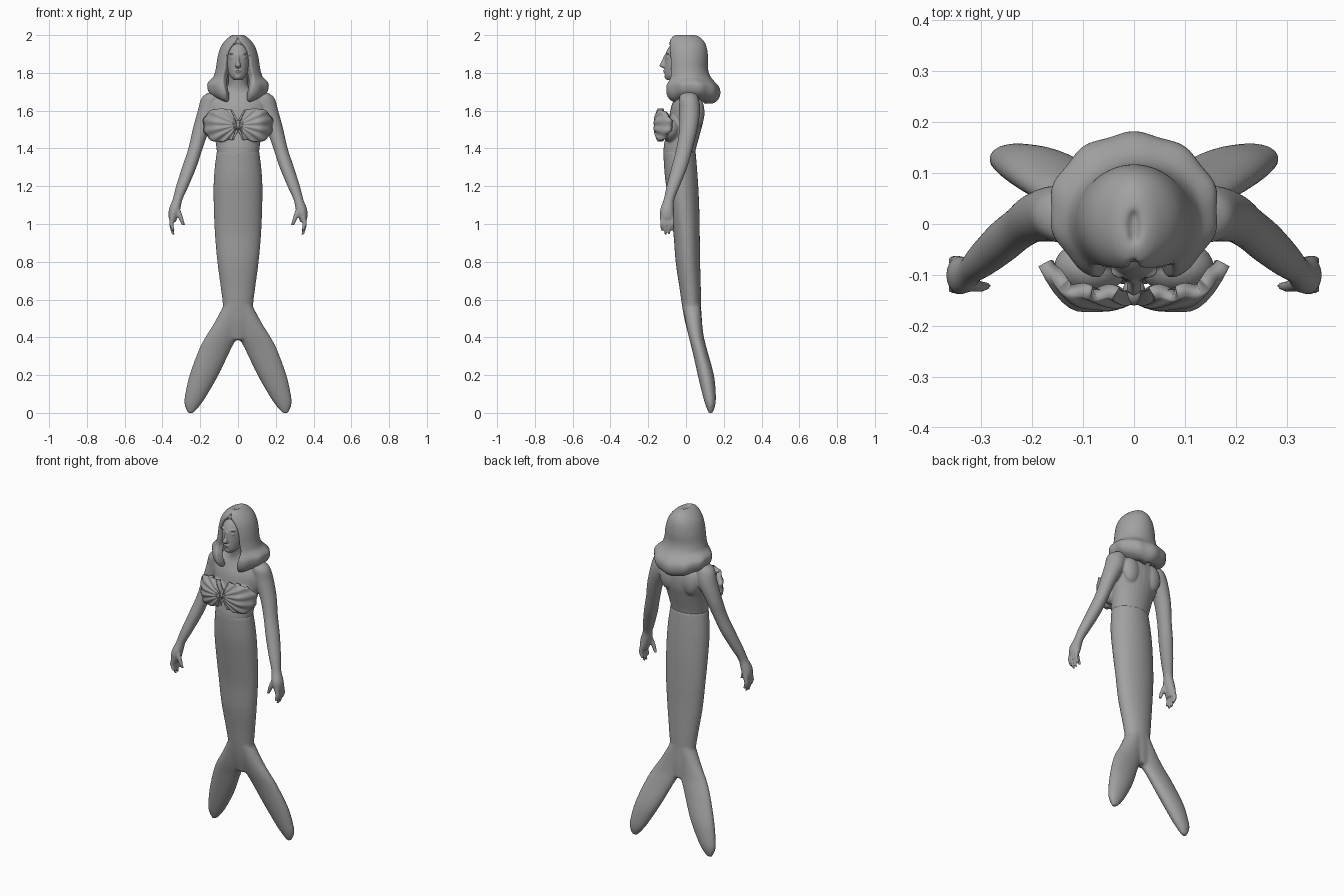
import bpy, bmesh
from math import sin, cos, pi, radians
from mathutils import Matrix

grey = bpy.data.materials.new("dark_grey")
grey.diffuse_color = (.36, .36, .36, 1)


def spline(rows, k=5):
    """Catmull-Rom interpolation of rows of numbers."""
    out = []
    for i in range(len(rows) - 1):
        a, b, c, d = (rows[max(0, min(len(rows) - 1, i + j))] for j in (-1, 0, 1, 2))
        for s in range(k):
            t = s / k
            out.append([0.5 * (2 * q + (r - p) * t + (2 * p - 5 * q + 4 * r - w) * t * t
                        + (3 * q - p - 3 * r + w) * t ** 3) for p, q, r, w in zip(a, b, c, d)])
    return out + [list(rows[-1])]


def loft(bm, loops):
    """Skin closed loops of equal length and cap both ends."""
    rings = [[bm.verts.new(p) for p in loop] for loop in loops]
    n = len(rings[0])
    for a, b in zip(rings, rings[1:]):
        for i in range(n):
            bm.faces.new((a[i], a[(i + 1) % n], b[(i + 1) % n], b[i]))
    bm.faces.new(rings[0])
    bm.faces.new(rings[-1])


def limb(bm, rows, side=1, n=28):
    """Loft of horizontal ellipses: rows of x, y, z, rx, ry."""
    loft(bm, [[(side * x + rx * cos(2 * pi * i / n), y + ry * sin(2 * pi * i / n), z)
               for i in range(n)] for x, y, z, rx, ry in spline(rows)])


def ellipsoid(bm, centre, radii):
    m = Matrix.Translation(centre) @ Matrix.Diagonal((*radii, 1))
    bmesh.ops.create_uvsphere(bm, u_segments=24, v_segments=16, radius=1, matrix=m)


def finish(name, bm, voxel=0, smooth=4):
    bmesh.ops.recalc_face_normals(bm, faces=bm.faces)
    for f in bm.faces:
        f.smooth = True
    me = bpy.data.meshes.new(name)
    bm.to_mesh(me)
    bm.free()
    me.materials.append(grey)
    ob = bpy.data.objects.new(name, me)
    bpy.context.collection.objects.link(ob)
    if voxel:
        r = ob.modifiers.new("fuse", 'REMESH')
        r.mode, r.voxel_size, r.use_smooth_shade = 'VOXEL', voxel, True
        s = ob.modifiers.new("soften", 'SMOOTH')
        s.factor, s.iterations = 0.5, smooth
    return ob


# Tail with two flukes
bm = bmesh.new()
limb(bm, [(0, -.035, 1.385, .113, .086), (0, -.025, 1.25, .128, .087), (0, -.010, 1.10, .129, .080),
          (0, .003, .95, .123, .070), (0, .010, .80, .110, .065), (0, .023, .65, .090, .056),
          (0, .030, .56, .080, .050), (0, .040, .48, .085, .045), (0, .053, .385, .045, .033)])
for side in (1, -1):
    limb(bm, [(.03, .030, .57, .045, .047), (.06, .043, .47, .070, .043), (.09, .055, .40, .084, .040),
              (.125, .073, .33, .085, .040), (.18, .105, .20, .077, .043), (.220, .122, .10, .060, .036),
              (.240, .129, .045, .044, .027), (.25, .131, .0, .016, .012)], side)
finish("tail", bm, .008, 6)

# Torso with neck, arms and hands
bm = bmesh.new()
limb(bm, [(0, -.035, 1.30, .100, .075), (0, -.035, 1.385, .112, .085), (0, -.015, 1.48, .126, .090),
          (0, .0, 1.55, .145, .092), (0, .007, 1.62, .155, .086), (0, .01, 1.67, .135, .068),
          (0, .01, 1.70, .085, .056), (0, .004, 1.735, .054, .050), (0, -.01, 1.80, .050, .050),
          (0, -.01, 1.86, .045, .045)])
for side in (1, -1):
    ellipsoid(bm, (side * .085, -.085, 1.505), (.072, .055, .068))
    ellipsoid(bm, (side * .072, .062, 1.59), (.055, .036, .08))
    limb(bm, [(.115, .015, 1.70, .03, .03), (.137, .015, 1.67, .054, .05), (.155, .02, 1.60, .058, .055),
              (.195, .012, 1.50, .045, .048), (.225, -.008, 1.40, .038, .043), (.258, -.035, 1.30, .038, .042),
              (.295, -.068, 1.20, .033, .035), (.320, -.09, 1.13, .026, .028), (.335, -.10, 1.08, .030, .036),
              (.343, -.10, 1.04, .025, .037), (.345, -.10, 1.01, .015, .031)], side)
    for i, tip in enumerate((.965, .942, .945, .965)):
        y = -.128 + .019 * i
        limb(bm, [(.345, y, 1.04, .012, .010), (.353, y, 1.0, .012, .0085),
                  (.342, y, tip, .008, .006)], side, 12)
    limb(bm, [(.328, -.115, 1.09, .018, .015), (.306, -.122, 1.04, .014, .012),
              (.289, -.122, .995, .009, .008)], side, 12)
finish("torso", bm, .0055, 4)

# Head with nose, brows, lips and eyes
bm = bmesh.new()
limb(bm, [(0, -.070, 1.762, .022, .032), (0, -.058, 1.785, .043, .054), (0, -.035, 1.82, .057, .079),
          (0, -.020, 1.86, .065, .093), (0, -.010, 1.90, .068, .099), (0, 0, 1.94, .060, .088),
          (0, .0, 1.97, .035, .055)])
limb(bm, [(0, -.108, 1.895, .006, .008), (0, -.116, 1.86, .009, .014), (0, -.123, 1.838, .015, .018),
          (0, -.113, 1.826, .009, .009)], 1, 16)
ellipsoid(bm, (0, -.111, 1.812), (.018, .011, .004))
ellipsoid(bm, (0, -.109, 1.803), (.014, .011, .005))
ellipsoid(bm, (0, -.098, 1.780), (.018, .016, .014))
for side in (1, -1):
    ellipsoid(bm, (side * .028, -.091, 1.902), (.019, .016, .005))
    ellipsoid(bm, (side * .028, -.092, 1.880), (.014, .012, .006))
finish("head", bm, .004, 2)


# Hair: C-shaped sections open at the face, flaring into curls
def hair_loop(z, cy, rx, ry, gap, n=72):
    curl = min(1, max(0, (1.78 - z) / .08))
    thick = min(.045, rx * .6)
    outer, inner = [], []
    for i in range(n + 1):
        a = radians(gap) + (2 * pi - 2 * radians(gap)) * i / n
        wave = 1 + .02 * curl * cos(10 * a)
        lift = z + .035 * curl * sin(a) ** 2
        for row, t in ((outer, 0), (inner, thick)):
            row.append((wave * (rx - t) * sin(a), cy - wave * (ry - t) * cos(a), lift))
    return outer + inner[::-1]


bm = bmesh.new()
loft(bm, [hair_loop(*r) for r in spline([
    (2.003, -.005, .022, .04, 4), (1.992, -.002, .045, .072, 5), (1.965, .003, .074, .094, 10),
    (1.93, .005, .095, .106, 28), (1.88, .006, .109, .111, 35), (1.82, .006, .118, .111, 36),
    (1.775, .012, .132, .121, 37), (1.725, .026, .162, .148, 27), (1.68, .030, .163, .148, 23),
    (1.65, .030, .145, .130, 25), (1.635, .030, .118, .104, 30)])])
ellipsoid(bm, (0, .005, 1.955), (.062, .08, .037))
finish("hair", bm, .006, 6)

# Scallop shell top: ribbed fan, mirrored
bm = bmesh.new()
edge = spline([(.085,), (.105,), (.152,), (.178,), (.186,), (.182,), (.155,), (.115,), (.09,)], 10)
rows = []
for i, (reach,) in enumerate(edge):
    f = i / (len(edge) - 1)
    a = radians(-68 + 134 * f)
    rib = cos(2 * pi * 7 * f)
    row = []
    for j in range(13):
        r = .03 + .97 * j / 12
        d = r * reach * (1 + .018 * rib * r)
        x, dz = d * cos(a), d * sin(a)
        y = (-.171 + .085 * max(0, (x - .1) / .085) ** 2 + .03 * (dz / .095) ** 2
             + .016 * max(0, 1 - x / .06) ** 2 - .005 * rib * r)
        row.append(bm.verts.new((x, y, 1.523 + dz)))
    rows.append(row)
for a, b in zip(rows, rows[1:]):
    for j in range(12):
        bm.faces.new((a[j], a[j + 1], b[j + 1], b[j]))
shell = finish("shell_top", bm)
if sum(p.normal.y for p in shell.data.polygons) > 0:
    shell.data.flip_normals()
m = shell.modifiers.new("thickness", 'SOLIDIFY')
m.thickness, m.offset = .028, -1
shell.modifiers.new("other_side", 'MIRROR')

# Knot joining the shells
bm = bmesh.new()
ellipsoid(bm, (0, -.132, 1.523), (.022, .028, .026))
finish("shell_knot", bm)
